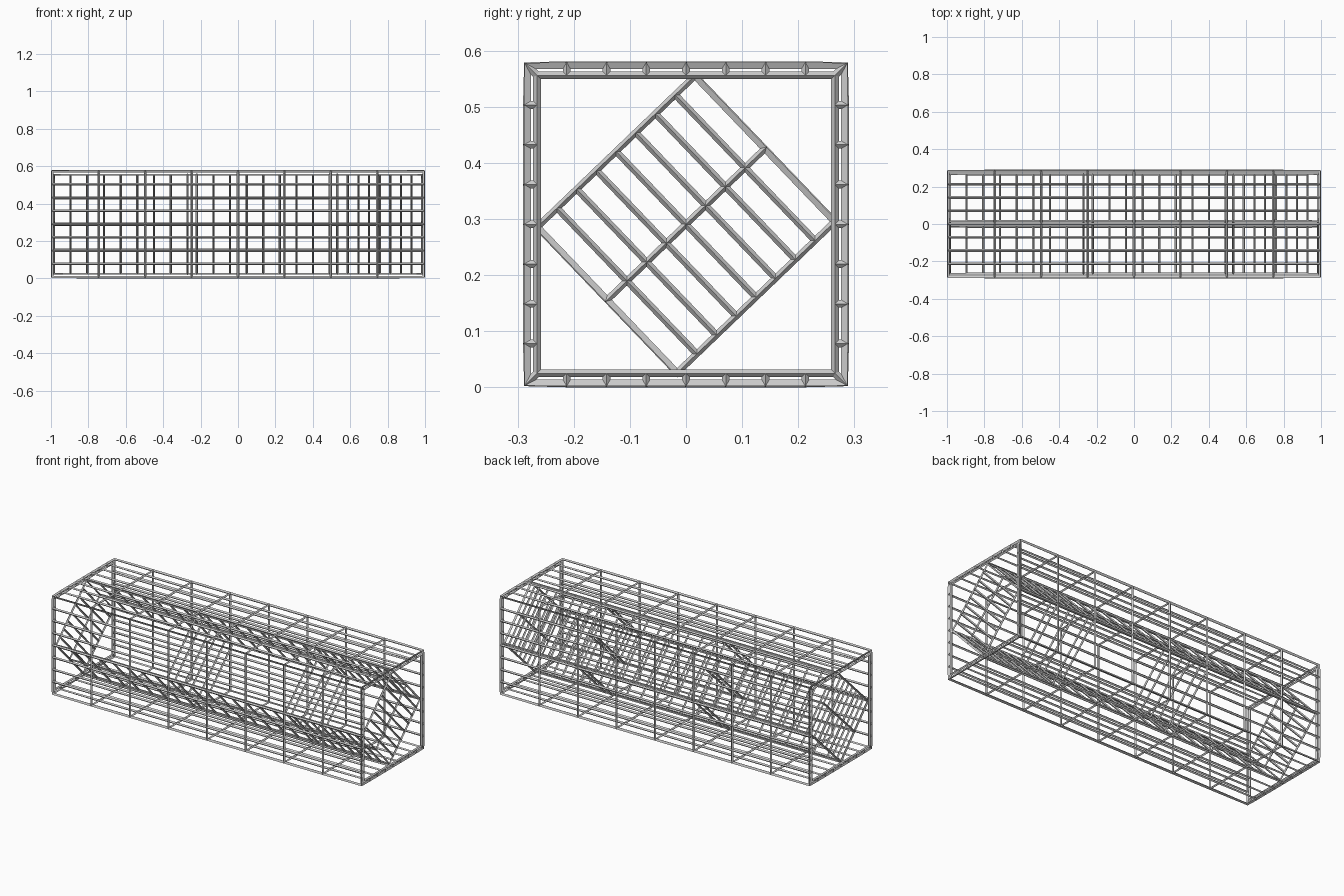
import bpy, bmesh, math
from mathutils import Vector

if "Cube" in bpy.data.objects:
    bpy.data.objects.remove(bpy.data.objects["Cube"])

CZ = 0.2905          # height of the long axis
ANG = math.radians(43.8)
V = Vector((0, math.cos(ANG), math.sin(ANG)))     # tilted "height" of inner frame
U = Vector((0, math.sin(ANG), -math.cos(ANG)))    # tilted "width" of inner frame
HV, HU = 0.1945, 0.180


def span(a, b, n):
    return [a + (b - a) * i / n for i in range(n + 1)]


def strip(bm, rows, closed=False):
    """Quads between consecutive rows of points."""
    vs = [[bm.verts.new(p) for p in r] for r in rows]
    n = len(vs)
    for i in range(n if closed else n - 1):
        a, b = vs[i], vs[(i + 1) % n]
        for j in range(len(a) - 1):
            bm.faces.new((a[j], a[j + 1], b[j + 1], b[j]))


def lattice(name, bm, thickness):
    """Turn a quad mesh into bars along its edges."""
    bmesh.ops.remove_doubles(bm, verts=bm.verts, dist=1e-4)
    bmesh.ops.recalc_face_normals(bm, faces=bm.faces)
    me = bpy.data.meshes.new(name)
    bm.to_mesh(me)
    bm.free()
    ob = bpy.data.objects.new(name, me)
    bpy.context.collection.objects.link(ob)
    w = ob.modifiers.new("bars", 'WIREFRAME')
    w.thickness = thickness
    w.offset = 0
    w.use_even_offset = True
    w.use_boundary = True
    w.use_replace = True
    return ob


# outer square cage: single skin with a narrow rim turned in at each open end
def square_loop(h, n=8):
    c = [(-h, -h), (h, -h), (h, h), (-h, h)]
    out = []
    for k in range(4):
        (y0, z0), (y1, z1) = c[k], c[(k + 1) % 4]
        out += [(y0 + (y1 - y0) * i / n, z0 + (z1 - z0) * i / n) for i in range(n)]
    return out


HX, HO, HI = 0.993, 0.2835, 0.2655
outer = square_loop(HO)
inner = [(max(-HI, min(HI, y)), max(-HI, min(HI, z))) for y, z in outer]
bm = bmesh.new()
rows = []
for o, i in zip(outer, inner):
    line = [(-HX, *i)] + [(x, *o) for x in span(-HX, HX, 8)] + [(HX, *i)]
    rows.append([(x, y, z + CZ) for x, y, z in line])
strip(bm, rows, closed=True)
lattice("outer_cage", bm, 0.014)

# inner tilted belt: long loop in the x / V plane, two cells wide along U
EX = 0.985
cuts = [(-EX, -0.27), (-0.22, 0.49), (0.53, EX)]
xs = [x for a, b in cuts for x in span(a, b, 8)]
vs = span(-HV, HV, 8)
loop = [(x, HV) for x in xs] + [(EX, v) for v in vs[-2:0:-1]]
loop += [(x, -HV) for x in reversed(xs)] + [(-EX, v) for v in vs[1:-1]]


def place(x, v, u):
    return Vector((x, 0, CZ)) + V * v + U * u


bm = bmesh.new()
strip(bm, [[place(x, v, u) for u in (-HU, 0, HU)] for x, v in loop], closed=True)
lattice("inner_belt", bm, 0.012)

# plain frames dividing the belt into three bays
for k, x in enumerate((-0.27, -0.22, 0.49, 0.53)):
    bm = bmesh.new()
    strip(bm, [[place(x, v, u) for u in (-HU, 0, HU)] for v in (-HV, HV)])
    lattice("divider_frame_%d" % (k + 1), bm, 0.012)
